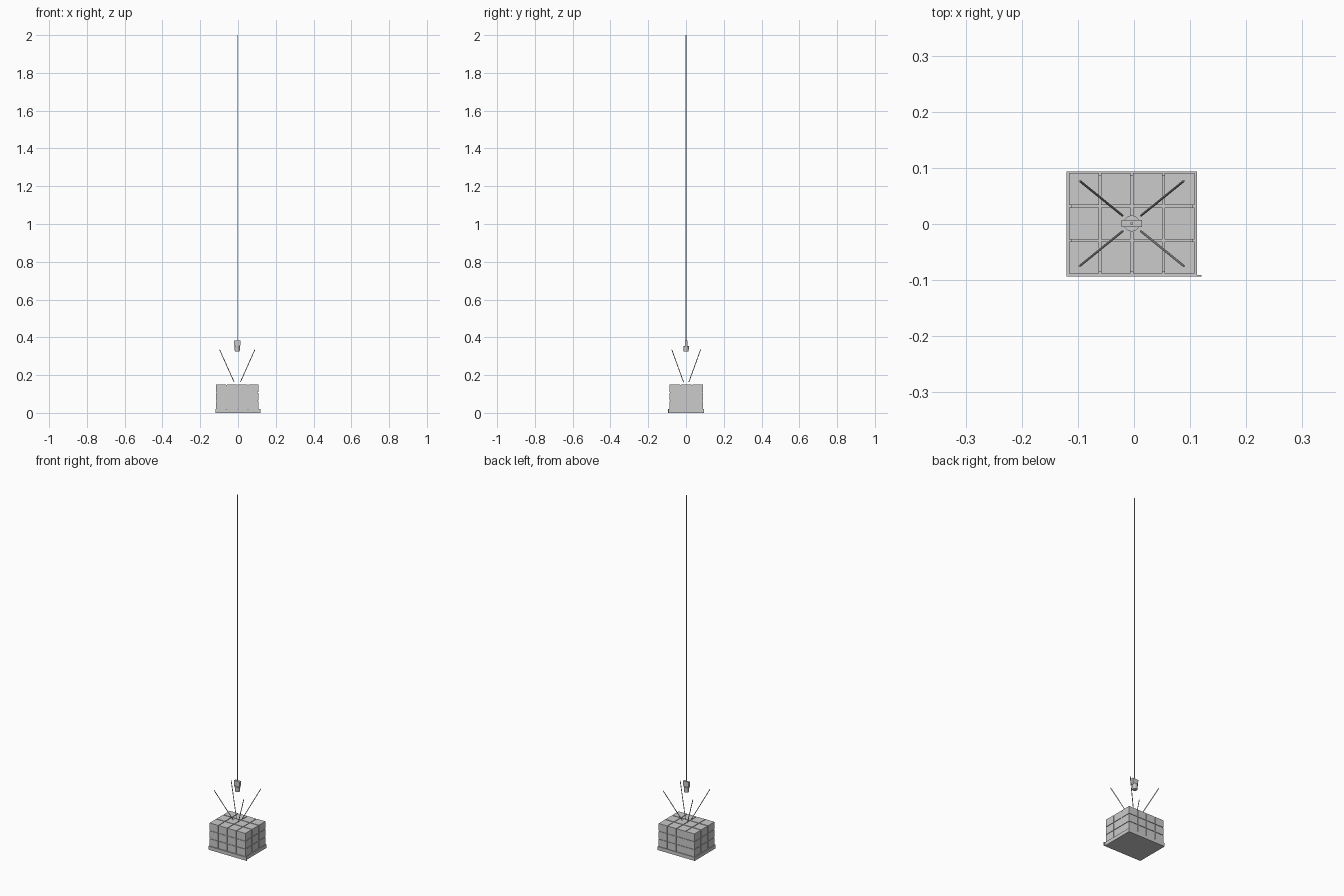
import bpy
from mathutils import Vector

if "Cube" in bpy.data.objects:
    bpy.data.objects.remove(bpy.data.objects["Cube"])

CX, CY = -0.004, 0.001   # load axis


def box(name, loc, size, taper=1.0):
    bpy.ops.mesh.primitive_cube_add(size=1, location=loc)
    o = bpy.context.object
    o.name = name
    for v in o.data.vertices:
        k = taper if v.co.z < 0 else 1.0
        v.co = Vector((v.co.x * size[0] * k, v.co.y * size[1], v.co.z * size[2]))
    return o


def rod(name, a, b, r, sides=8, r2=None):
    a, b = Vector(a), Vector(b)
    d = b - a
    bpy.ops.mesh.primitive_cone_add(vertices=sides, radius1=r, radius2=r if r2 is None else r2,
                                    depth=d.length, location=(a + b) / 2)
    o = bpy.context.object
    o.name = name
    o.rotation_euler = d.to_track_quat('Z', 'Y').to_euler()
    return o


# Pallet with its front edge board
box("pallet", (CX, CY, 0.010), (0.232, 0.186, 0.020))
box("pallet_front_board", (0, -0.0925, 0.010), (0.24, 0.003, 0.020))

# Stacked blocks with narrow recessed joints around a solid core
NX, NY, NZ = 4, 3, 3
W, D, H, Z0, GAP = 0.223, 0.179, 0.130, 0.020, 0.004
box("load_core", (CX, CY, Z0 + H / 2 - 0.0015), (W - 0.006, D - 0.006, H - 0.003))
px, py, pz = (W + GAP) / NX, (D + GAP) / NY, (H + GAP) / NZ
for i in range(NX):
    for j in range(NY):
        for k in range(NZ):
            if 0 < i < NX - 1 and 0 < j < NY - 1 and k < NZ - 1:
                continue
            box("load_block", (CX + (i - (NX - 1) / 2) * px,
                               CY + (j - (NY - 1) / 2) * py,
                               Z0 + (H - GAP + GAP) / 2 + (k - (NZ - 1) / 2) * pz),
                (px - GAP, py - GAP, pz - GAP))

# Four splayed sling legs
for sx in (-1, 1):
    for sy in (-1, 1):
        rod("sling_leg", (CX + sx * 0.0165, CY + sy * 0.014, 0.163),
            (CX + sx * 0.093, CY + sy * 0.076, 0.334), 0.002)

# Hook block: round weight below, flat tapered cheek above
rod("hook_weight", (CX, CY, 0.325), (CX, CY, 0.355), 0.013, 12, 0.0145)
box("hook_cheek", (CX, CY, 0.367), (0.036, 0.013, 0.034), 0.85)

# Hoist cable
rod("hoist_cable", (CX, CY, 0.38), (CX, CY, 2.0), 0.0025)
